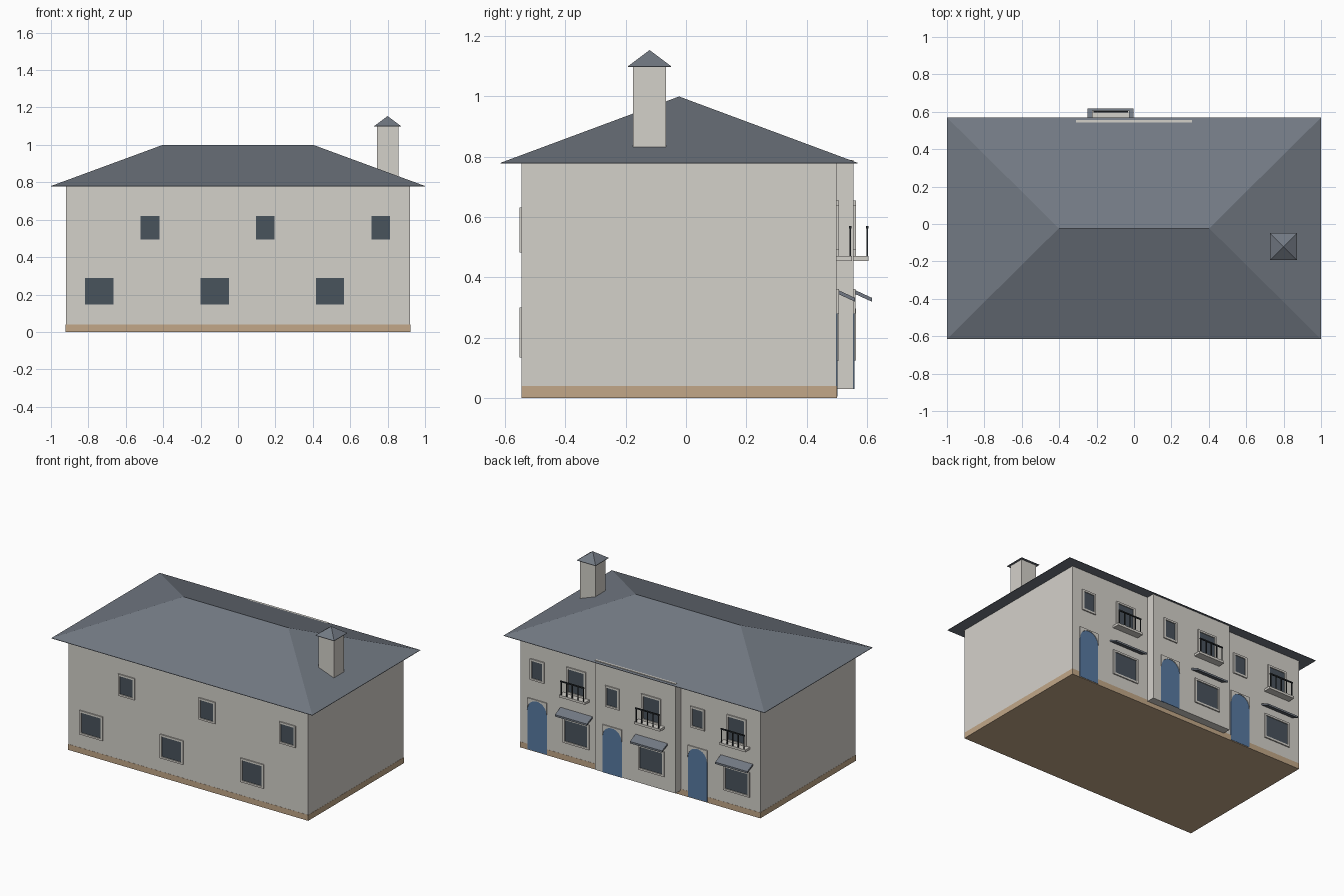
import bpy, bmesh, math
from mathutils import Vector

cube = bpy.data.objects.get("Cube")
if cube:
    bpy.data.objects.remove(cube, do_unlink=True)


def material(name, r, g, b):
    lin = [((c / 255 + 0.055) / 1.055) ** 2.4 for c in (r, g, b)] + [1]
    m = bpy.data.materials.new(name)
    m.use_nodes = True
    m.diffuse_color = lin
    m.node_tree.nodes["Principled BSDF"].inputs["Base Color"].default_value = lin
    return m


PLASTER = material("plaster", 212, 209, 202)
SLATE = material("slate", 114, 121, 131)
GLASS = material("dark_glass", 73, 83, 92)
DOOR = material("blue_door", 88, 122, 162)
STONE = material("tan_stone", 194, 167, 136)
IRON = material("black_iron", 40, 44, 48)


def finish(name, bm, mat):
    bmesh.ops.recalc_face_normals(bm, faces=bm.faces)
    mesh = bpy.data.meshes.new(name)
    bm.to_mesh(mesh)
    bm.free()
    mesh.materials.append(mat)
    obj = bpy.data.objects.new(name, mesh)
    bpy.context.collection.objects.link(obj)
    return obj


def boxes(name, mat, *spans):
    """One object made of boxes, each given as (x0, x1, y0, y1, z0, z1)."""
    bm = bmesh.new()
    for x0, x1, y0, y1, z0, z1 in spans:
        for v in bmesh.ops.create_cube(bm, size=1)["verts"]:
            v.co = Vector((x1 if v.co.x > 0 else x0,
                           y1 if v.co.y > 0 else y0,
                           z1 if v.co.z > 0 else z0))
    return finish(name, bm, mat)


def prism(name, mat, start, depth):
    """Extrude a closed outline of 3D points along a vector."""
    bm = bmesh.new()
    face = bm.faces.new([bm.verts.new(p) for p in start])
    new = bmesh.ops.extrude_face_region(bm, geom=[face])["geom"]
    bmesh.ops.translate(bm, vec=depth,
                        verts=[g for g in new if isinstance(g, bmesh.types.BMVert)])
    return finish(name, bm, mat)


def hip(name, mat, x, y, z, ridge, cx, cy, top, lip):
    """Hipped roof with half sizes x, y; a zero ridge gives a pyramid."""
    bm = bmesh.new()
    corners = [(-x, -y), (x, -y), (x, y), (-x, y)]
    low = [bm.verts.new((cx + a, cy + b, z - lip)) for a, b in corners]
    eave = [bm.verts.new((cx + a, cy + b, z)) for a, b in corners]
    left = bm.verts.new((cx - ridge, cy, top))
    right = bm.verts.new((cx + ridge, cy, top)) if ridge else left
    bm.faces.new(low)
    for i in range(4):
        j = (i + 1) % 4
        bm.faces.new((low[i], low[j], eave[j], eave[i]))
    bm.faces.new((eave[1], eave[2], right))
    bm.faces.new((eave[3], eave[0], left))
    for a, b, ends in ((0, 1, (right, left)), (2, 3, (left, right))):
        bm.faces.new([eave[a], eave[b]] + (list(ends) if ridge else [left]))
    return finish(name, bm, mat)


def window(name, cx, wall, out, width, z0, z1, rim=0.013):
    """Dark pane with a raised surround; out is the outward y direction."""
    x0, x1 = cx - width / 2, cx + width / 2
    ya, yb = sorted((wall - out * 0.005, wall + out * 0.008))
    boxes(name + "_frame", PLASTER,
          (x0, x0 + rim, ya, yb, z0, z1), (x1 - rim, x1, ya, yb, z0, z1),
          (x0 + rim, x1 - rim, ya, yb, z0, z0 + rim),
          (x0 + rim, x1 - rim, ya, yb, z1 - rim, z1))
    pa, pb = sorted((wall - out * 0.005, wall + out * 0.002))
    boxes(name + "_pane", GLASS, (x0 + rim, x1 - rim, pa, pb, z0 + rim, z1 - rim))


def door(name, cx, wall, bottom):
    """Arched door leaf with a raised spandrel around the arch."""
    r, spring, top = 0.074, 0.28, 0.362
    arch = [(cx + r * math.cos(math.pi * i / 16), spring + r * math.sin(math.pi * i / 16))
            for i in range(17)]
    leaf = [(cx - r, bottom), (cx + r, bottom)] + arch
    prism(name, DOOR, [(x, wall - 0.005, z) for x, z in leaf], (0, 0.008, 0))
    surround = [(cx - r, top), (cx + r, top)] + arch
    prism(name + "_spandrel", PLASTER,
          [(x, wall - 0.003, z) for x, z in surround], (0, 0.01, 0))


def balcony(name, cx, wall):
    """Stone slab with an iron rail along its outer edge."""
    half, edge = 0.1, wall + 0.05
    boxes(name + "_slab", PLASTER, (cx - half, cx + half, wall - 0.005, edge, 0.455, 0.471))
    bars = []
    for i in range(5):
        x = cx + (i - 2) * 0.043
        bars.append((x - 0.003, x + 0.003, edge - 0.008, edge - 0.002, 0.47, 0.566))
    bars.append((cx - 0.092, cx + 0.092, edge - 0.009, edge - 0.001, 0.562, 0.57))
    boxes(name + "_railing", IRON, *bars)


# Main block, plinth and projecting middle bay
boxes("plinth", STONE, (-0.921, 0.921, -0.546, 0.501, 0, 0.04))
boxes("walls", PLASTER, (-0.92, 0.92, -0.545, 0.5, 0.04, 0.78))
boxes("middle_bay", PLASTER, (-0.31, 0.31, 0.49, 0.556, 0.03, 0.79))

# Roof and chimney
hip("roof", SLATE, 1, 0.592, 0.78, 0.402, 0, -0.023, 1.0, 0.003)
boxes("chimney", PLASTER, (0.742, 0.858, -0.176, -0.066, 0.79, 1.1))
hip("chimney_cap", SLATE, 0.072, 0.072, 1.1, 0, 0.8, -0.121, 1.154, 0.002)

# Front windows, repeated once per house
for i in range(3):
    shift = (i - 1) * 0.617
    window(f"front_lower_window_{i}", -0.125 + shift, -0.545, -1, 0.178, 0.134, 0.3)
    window(f"front_upper_window_{i}", 0.146 + shift, -0.545, -1, 0.126, 0.482, 0.632)

# Back facade, repeated once per house with the middle one further out
for i in range(3):
    shift = (i - 1) * 0.615
    wall = 0.556 if i == 1 else 0.5
    cx = -0.125 + shift
    door(f"door_{i}", 0.174 + shift, wall, 0.03 if i == 1 else 0.005)
    window(f"back_small_window_{i}", 0.174 + shift, wall, 1, 0.108, 0.492, 0.638)
    window(f"back_shop_window_{i}", cx, wall, 1, 0.2, 0.124, 0.297)
    window(f"balcony_window_{i}", cx, wall, 1, 0.148, 0.471, 0.655)
    balcony(f"balcony_{i}", cx, wall)
    slope = [(0, 0.347), (0, 0.36), (0.061, 0.332), (0.061, 0.319)]
    prism(f"canopy_{i}", SLATE, [(cx - 0.123, wall + y, z) for y, z in slope], (0.246, 0, 0))
